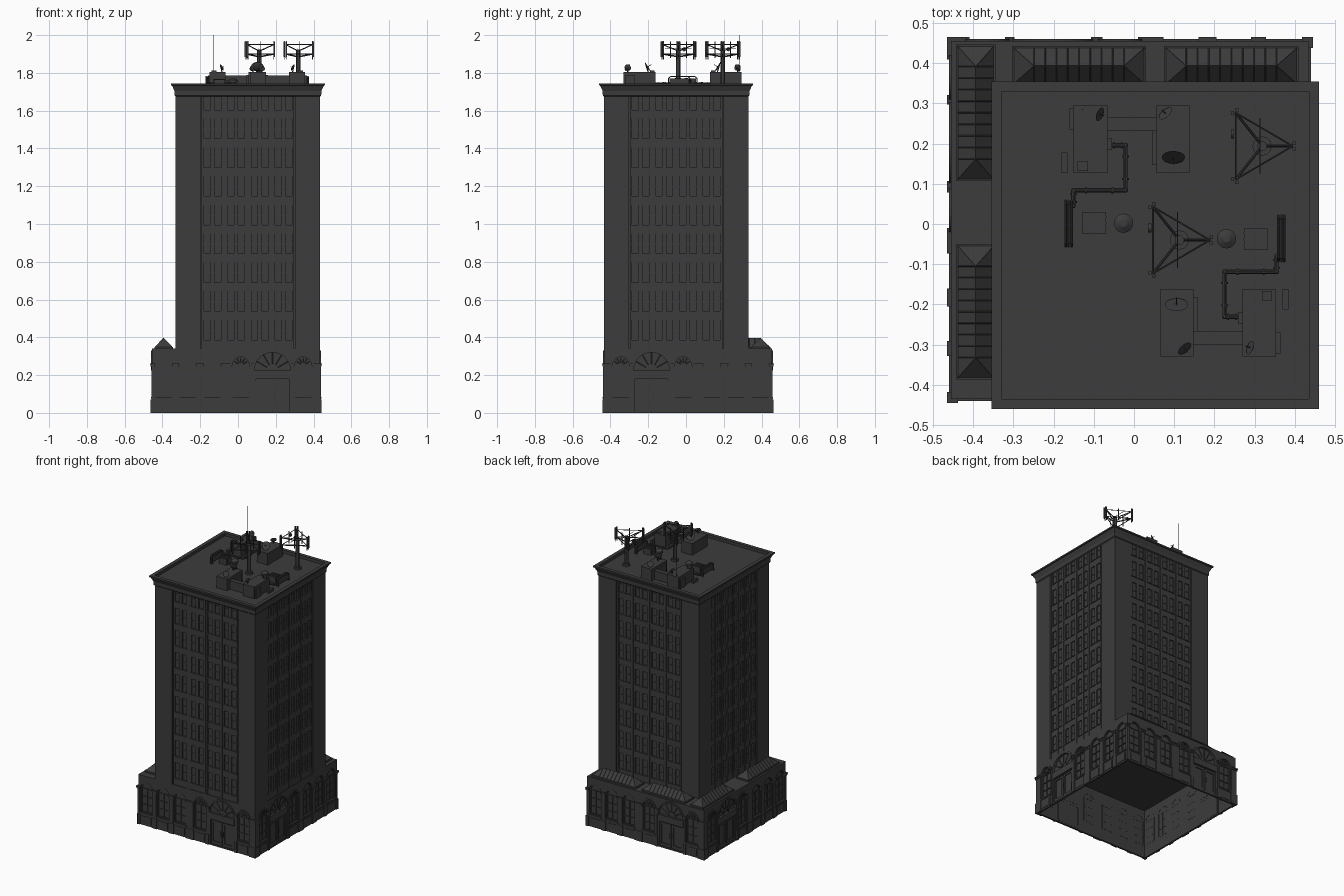
import bpy, bmesh, math
from mathutils import Matrix, Vector

if "Cube" in bpy.data.objects:
    bpy.data.objects.remove(bpy.data.objects["Cube"])

dark = bpy.data.materials.new("dark_grey")
dark.diffuse_color = (0.045, 0.045, 0.045, 1)
dark.use_nodes = True
dark.node_tree.nodes["Principled BSDF"].inputs["Base Color"].default_value = dark.diffuse_color
T = Matrix.Translation
SWAP = Matrix(((0, -1, 0, 0), (-1, 0, 0, 0), (0, 0, 1, 0), (0, 0, 0, 1)))
I = Matrix.Identity(4)


def half_turn(cx, cy):
    return T((cx, cy, 0)) @ Matrix.Rotation(math.pi, 4, 'Z') @ T((-cx, -cy, 0))


def four(cx, cy):
    r = half_turn(cx, cy)
    return [I, SWAP, r, r @ SWAP]


def finish(bm, name, mats=(I,), smooth=False):
    src = bpy.data.meshes.new("tmp")
    bm.to_mesh(src)
    bm.free()
    out = bmesh.new()
    for m in mats:
        c = src.copy()
        c.transform(m)
        if m.determinant() < 0:
            c.flip_normals()
        out.from_mesh(c)
        bpy.data.meshes.remove(c)
    bmesh.ops.recalc_face_normals(out, faces=out.faces[:])
    me = bpy.data.meshes.new(name)
    out.to_mesh(me)
    out.free()
    bpy.data.meshes.remove(src)
    me.materials.append(dark)
    ob = bpy.data.objects.new(name, me)
    bpy.context.collection.objects.link(ob)
    if smooth:
        bpy.ops.object.select_all(action='DESELECT')
        ob.select_set(True)
        bpy.context.view_layer.objects.active = ob
        bpy.ops.object.shade_smooth_by_angle()
    return ob


def box(bm, x0, x1, y0, y1, z0, z1):
    m = T(((x0 + x1) / 2, (y0 + y1) / 2, (z0 + z1) / 2)) @ Matrix.Diagonal((x1 - x0, y1 - y0, z1 - z0, 1))
    return bmesh.ops.create_cube(bm, size=1, matrix=m)["verts"]


def rod(bm, a, b, r, n=8, r2=None):
    a, b = Vector(a), Vector(b)
    m = T((a + b) / 2) @ (b - a).to_track_quat('Z', 'Y').to_matrix().to_4x4()
    bmesh.ops.create_cone(bm, cap_ends=True, segments=n, radius1=r, radius2=r if r2 is None else r2,
                          depth=(b - a).length, matrix=m)


def plate(bm, loops, y0, y1):
    edges = []
    for lp in loops:
        vs = [bm.verts.new((x, y0, z)) for x, z in lp]
        edges += [bm.edges.new((vs[i - 1], vs[i])) for i in range(len(vs))]
    g = bmesh.ops.triangle_fill(bm, edges=edges, use_beauty=True, normal=(0, -1, 0))["geom"]
    faces = [f for f in g if isinstance(f, bmesh.types.BMFace)]
    e = bmesh.ops.extrude_face_region(bm, geom=faces)["geom"]
    bmesh.ops.translate(bm, verts=[v for v in e if isinstance(v, bmesh.types.BMVert)], vec=(0, y1 - y0, 0))


def arc(cx, cz, r, n=12):
    return [(cx + r * math.cos(math.pi * i / n), cz + r * math.sin(math.pi * i / n)) for i in range(n + 1)]


def arch(cx, z0, zs, r):
    return arc(cx, zs, r) + [(cx - r, z0), (cx + r, z0)]


def shell(bm, x0, x1, y0, y1, z0, z1):
    vs = box(bm, x0, x1, y0, y1, z0, z1)
    low = [f for f in bm.faces if all(v in vs and abs(v.co.z - z0) < 1e-5 for v in f.verts)]
    bmesh.ops.delete(bm, geom=low, context='FACES_ONLY')


F = -0.435                                   # front wall plane
BASE, TOWER = four(-0.01, 0.01), four(0.0525, -0.0525)
plain, small, big = (-0.393, -0.267, -0.137), (0.015, 0.345), 0.1825

# base block, open underneath
bm = bmesh.new()
shell(bm, -0.443, 0.423, -0.423, 0.443, 0, 0.34)
finish(bm, "base_core")

# base walls with arched openings
bm = bmesh.new()
holes = [arch(x, 0.085, 0.252, 0.044) for x in plain + small[:1]]
holes += [arch(small[1], 0.085, 0.252, 0.044), arch(big, 0.01, 0.2245, 0.0955)]
plate(bm, [[(-0.455, 0), (0.435, 0), (0.435, 0.34), (-0.455, 0.34)]] + holes, F, F + 0.012)
finish(bm, "base_walls", BASE)

# base trim: piers, bands, arch mouldings, sills
bm = bmesh.new()
for a, b in ((-0.463, -0.44), (-0.347, -0.313), (-0.223, -0.183), (-0.091, -0.032), (0.061, 0.085),
             (0.28, 0.299), (0.391, 0.443)):
    box(bm, a, b, F - 0.006, F, 0, 0.07)
    box(bm, a, b, F - 0.008, F, 0.245, 0.255)
    box(bm, a - 0.002, b + 0.002, F - 0.011, F, 0.255, 0.262)
    box(bm, a + 0.004, b - 0.004, F - 0.004, F, 0.07, 0.245)
for x in plain + small:
    box(bm, x - 0.048, x + 0.048, F - 0.006, F + 0.006, 0.075, 0.085)
    box(bm, x - 0.036, x + 0.036, F - 0.003, F, 0.012, 0.062)
for x in small:
    plate(bm, [arc(x, 0.252, 0.056) + arc(x, 0.252, 0.044)[::-1]], F - 0.005, F)
plate(bm, [arc(big, 0.2245, 0.107, 20) + arc(big, 0.2245, 0.0955)[::-1]], F - 0.005, F)
finish(bm, "base_trim", BASE)

# ground floor window frames and fan lights
bm = bmesh.new()
y0, y1 = F + 0.006, F + 0.013
for x in plain + small:
    plate(bm, [arch(x, 0.085, 0.252, 0.044), arch(x, 0.091, 0.252, 0.038)], y0, y1)
    box(bm, x - 0.002, x + 0.002, y0, y1, 0.085, 0.25)
    for z in (0.14, 0.195, 0.25):
        box(bm, x - 0.04, x + 0.04, y0, y1, z - 0.002, z + 0.002)
for x, r, zs in [(x, 0.044, 0.252) for x in small] + [(big, 0.0955, 0.2245)]:
    plate(bm, [arc(x, zs, r * 0.35, 8) + arc(x, zs, r * 0.25, 8)[::-1]], y0, y1)
    for k in range(1, 6):
        d = Vector((math.cos(math.pi * k / 6), 0, math.sin(math.pi * k / 6)))
        c = Vector((x, F + 0.009, zs))
        rod(bm, c + d * r * 0.3, c + d * r, 0.002, 4)
finish(bm, "base_window_frames", BASE)

# entrance doors
bm = bmesh.new()
box(bm, big - 0.095, big + 0.095, F - 0.003, y1, 0.18, 0.2245)
for s in (-1, 1):
    a, b = sorted((big + s * 0.003, big + s * 0.086))
    plate(bm, [[(a, 0.01), (b, 0.01), (b, 0.172), (a, 0.172)],
               [(a + 0.012, 0.03), (b - 0.012, 0.03), (b - 0.012, 0.16), (a + 0.012, 0.16)]], y0, y1)
    box(bm, *sorted((big + s * 0.088, big + s * 0.096)), F + 0.002, y1, 0, 0.18)
    rod(bm, (big + s * 0.009, F + 0.002, 0.075), (big + s * 0.009, F + 0.002, 0.11), 0.0025, 6)
finish(bm, "entrance_doors", BASE)

# tower shaft
bm = bmesh.new()
shell(bm, -0.318, 0.423, -0.423, 0.318, 0.34, 1.715)
finish(bm, "tower_core")

# tower faces: corner piers, bay dividers, spandrels, window jambs
bm = bmesh.new()
for a, b in ((-0.33, -0.198), (0.303, 0.435)):
    box(bm, a, b, F, F + 0.012, 0.34, 1.72)
box(bm, -0.198, 0.303, F, F + 0.012, 1.71, 1.72)
w = 0.501 / 4
for i in range(1, 4):
    box(bm, -0.198 + i * w - 0.006, -0.198 + i * w + 0.006, F, F + 0.012, 0.34, 1.71)
finish(bm, "tower_piers", TOWER)
bm = bmesh.new()
fl = (1.71 - 0.34) / 9
for i in range(4):
    a, b = -0.198 + i * w + 0.006, -0.198 + (i + 1) * w - 0.006
    m = (a + b) / 2
    for p, q in ((a, a + 0.012), (m - 0.011, m + 0.011), (b - 0.012, b)):
        box(bm, p, q, F + 0.004, F + 0.012, 0.34, 1.71)
    for k in range(9):
        z = 0.34 + k * fl
        box(bm, a, b, F + 0.005, F + 0.012, z, z + 0.04)
        box(bm, a, b, F + 0.001, F + 0.012, z + 0.04, z + 0.046)
        box(bm, a, b, F + 0.009, F + 0.012, z + 0.096, z + 0.1)
finish(bm, "tower_windows", TOWER)

# flared cornice, parapet and roof deck from a square profile
bm = bmesh.new()
prev = None
for h, z in ((0.383, 1.675), (0.388, 1.68), (0.389, 1.705), (0.396, 1.72), (0.402, 1.733), (0.4075, 1.735),
             (0.4075, 1.745), (0.3825, 1.745), (0.3825, 1.725)):
    ring = [bm.verts.new((0.0525 + sx * h, -0.0525 + sy * h, z)) for sx, sy in ((-1, -1), (1, -1), (1, 1), (-1, 1))]
    if prev:
        for i in range(4):
            bm.faces.new((prev[i - 1], prev[i], ring[i], ring[i - 1]))
    prev = ring
bm.faces.new(prev)
finish(bm, "cornice_and_roof_deck")


# hipped skylights on the base roof
def skylight(name, a0, a1, b0, b1, along_y):
    bm = bmesh.new()
    P = (lambda a, b, z: (b, a, z)) if along_y else (lambda a, b, z: (a, b, z))
    lo, hi = P(a0, b0, 0), P(a1, b1, 0)
    box(bm, lo[0], hi[0], lo[1], hi[1], 0.34, 0.35)
    a0, a1, b0, b1 = a0 + 0.005, a1 - 0.005, b0 + 0.005, b1 - 0.005
    c, g = (b0 + b1) / 2, 0.05
    v = [bm.verts.new(P(*p)) for p in ((a0, b0, 0.35), (a1, b0, 0.35), (a1, b1, 0.35), (a0, b1, 0.35),
                                       (a0 + g, c, 0.395), (a1 - g, c, 0.395))]
    for f in ((0, 1, 5, 4), (2, 3, 4, 5), (1, 2, 5), (3, 0, 4)):
        bm.faces.new([v[i] for i in f])
    for i, j in ((0, 4), (3, 4), (1, 5), (2, 5), (4, 5)):
        rod(bm, v[i].co, v[j].co, 0.002, 4)
    for k in range(9):
        a = a0 + g + (a1 - a0 - 2 * g) * k / 8
        for b in (b0, b1):
            rod(bm, P(a, b, 0.35), P(a, c, 0.395), 0.0015, 4)
    finish(bm, name)


skylight("skylight_back_left", -0.304, 0.03, 0.345, 0.443, False)
skylight("skylight_back_right", 0.075, 0.41, 0.345, 0.443, False)
skylight("skylight_side_back", 0.107, 0.447, -0.443, -0.345, True)
skylight("skylight_side_front", -0.387, -0.05, -0.443, -0.345, True)

# rooftop plant: two groups, the second turned half way round
D = 1.724
PAIR = [I, half_turn(0.102, -0.0174)]
bm = bmesh.new()
box(bm, -0.15, -0.066, 0.127, 0.295, D, 1.805)
box(bm, 0.056, 0.138, 0.127, 0.295, D, 1.805)
box(bm, -0.066, 0.056, 0.233, 0.265, D, 1.785)
box(bm, 0.045, 0.056, 0.147, 0.233, D, 1.79)
box(bm, -0.16, -0.15, 0.235, 0.287, D, 1.785)
box(bm, -0.14, -0.115, 0.132, 0.155, 1.805, 1.812)
box(bm, -0.066, -0.055, 0.185, 0.213, 1.73, 1.76)
box(bm, -0.18, -0.165, 0.127, 0.178, D, 1.745)
box(bm, -0.128, -0.07, -0.025, 0.03, D, 1.765)
for y in (-0.012, 0.003, 0.018):
    box(bm, -0.13, -0.068, y - 0.002, y + 0.002, 1.73, 1.768)
finish(bm, "rooftop_units", PAIR)

# pipework, heat exchanger hoops and round vents
bm = bmesh.new()
z = 1.744
path = [(-0.06, 0.196), (-0.021, 0.196), (-0.021, 0.084), (-0.151, 0.084), (-0.151, 0.045)]
for p, q in zip(path, path[1:]):
    rod(bm, (*p, z), (*q, z), 0.0055, 10)
    bmesh.ops.create_uvsphere(bm, u_segments=10, v_segments=6, radius=0.006, matrix=T((*q, z)))
    for t in (0.25, 0.75):
        c, d = Vector((*p, z)).lerp(Vector((*q, z)), t), (Vector((*q, z)) - Vector((*p, z))).normalized()
        rod(bm, c - d * 0.002, c + d * 0.002, 0.009, 10)
for x in (-0.17, -0.163, -0.155):
    hoop = [(x, -0.056, D), (x, -0.056, 1.77), (x, -0.046, 1.78), (x, 0.048, 1.78), (x, 0.058, 1.77), (x, 0.058, D)]
    for p, q in zip(hoop, hoop[1:]):
        rod(bm, p, q, 0.003, 8)
box(bm, -0.168, -0.157, -0.05, 0.052, 1.735, 1.77)
for r, r2, a, b in ((0.013, 0.013, D, 1.75), (0.024, 0.024, 1.75, 1.762), (0.024, 0.009, 1.762, 1.772)):
    rod(bm, (-0.026, 0.002, a), (-0.026, 0.002, b), r, 16, r2)
finish(bm, "pipes_and_vents", PAIR, True)

# satellite dishes
bm = bmesh.new()
for pos, d, r in (((0.098, 0.166, 1.833), (0, -0.85, 0.55), 0.029), ((0.078, 0.275, 1.828), (-0.6, 0.7, 0.5), 0.02),
                  ((-0.085, 0.273, 1.828), (0.8, -0.3, 0.4), 0.018)):
    p, d = Vector(pos), Vector(d).normalized()
    for k in range(3):
        e0, e1 = k / 3, (k + 1) / 3
        rod(bm, p + d * r * 0.35 * (e0 ** 2 - 1), p + d * r * 0.35 * (e1 ** 2 - 1), max(r * e0, 0.001), 16, r * e1)
    rod(bm, p - d * r * 0.35, p + d * r * 0.7, 0.0015, 6)
    rod(bm, (p.x, p.y, 1.805), p - d * r * 0.3, 0.003, 8)
finish(bm, "satellite_dishes", PAIR, True)

# triangular antenna masts
bm = bmesh.new()
rod(bm, (0, 0, D), (0, 0, 1.925), 0.012, 12)
rod(bm, (0, 0, D), (0, 0, D + 0.015), 0.024, 12)
cor = [Vector(c) for c in ((-0.066, -0.083, 0), (-0.066, 0.083, 0), (0.076, 0, 0))]
for i, c in enumerate(cor):
    n = cor[i - 1]
    for h in (1.9, 1.95):
        up = Vector((0, 0, h))
        rod(bm, c + up, n + up, 0.0025, 6)
    for a, b, r in ((1.915, 1.95, 0.003), (1.885, 1.9, 0.004)):
        rod(bm, (0, 0, a), c + Vector((0, 0, b)), r, 6)
    out, side = c.normalized(), Vector((-c.y, c.x, 0)).normalized()
    for s in (-1, 1):
        q = c + side * s * 0.007
        rod(bm, q + Vector((0, 0, 1.872)), q + Vector((0, 0, 1.968)), 0.0025, 6)
        q = q + out * 0.004
        box(bm, q.x - 0.004, q.x + 0.004, q.y - 0.004, q.y + 0.004, 1.885, 1.965)
    m = (c + n) / 2
    rod(bm, m + Vector((0, 0, 1.88)), m + Vector((0, 0, 1.965)), 0.0025, 6)
rod(bm, (-0.07, 0.03, 1.925), (-0.078, 0.03, 1.925), 0.011, 12)
rod(bm, (-0.005, -0.07, 1.93), (-0.005, 0.07, 1.93), 0.0015, 6)
finish(bm, "antenna_masts", [T((0.319, 0.194, 0)), T((0.113, -0.04, 0))], True)

# whip aerial
bm = bmesh.new()
rod(bm, (-0.128, 0.285, 1.8), (-0.128, 0.285, 2.0), 0.0015, 6)
finish(bm, "whip_aerial")
